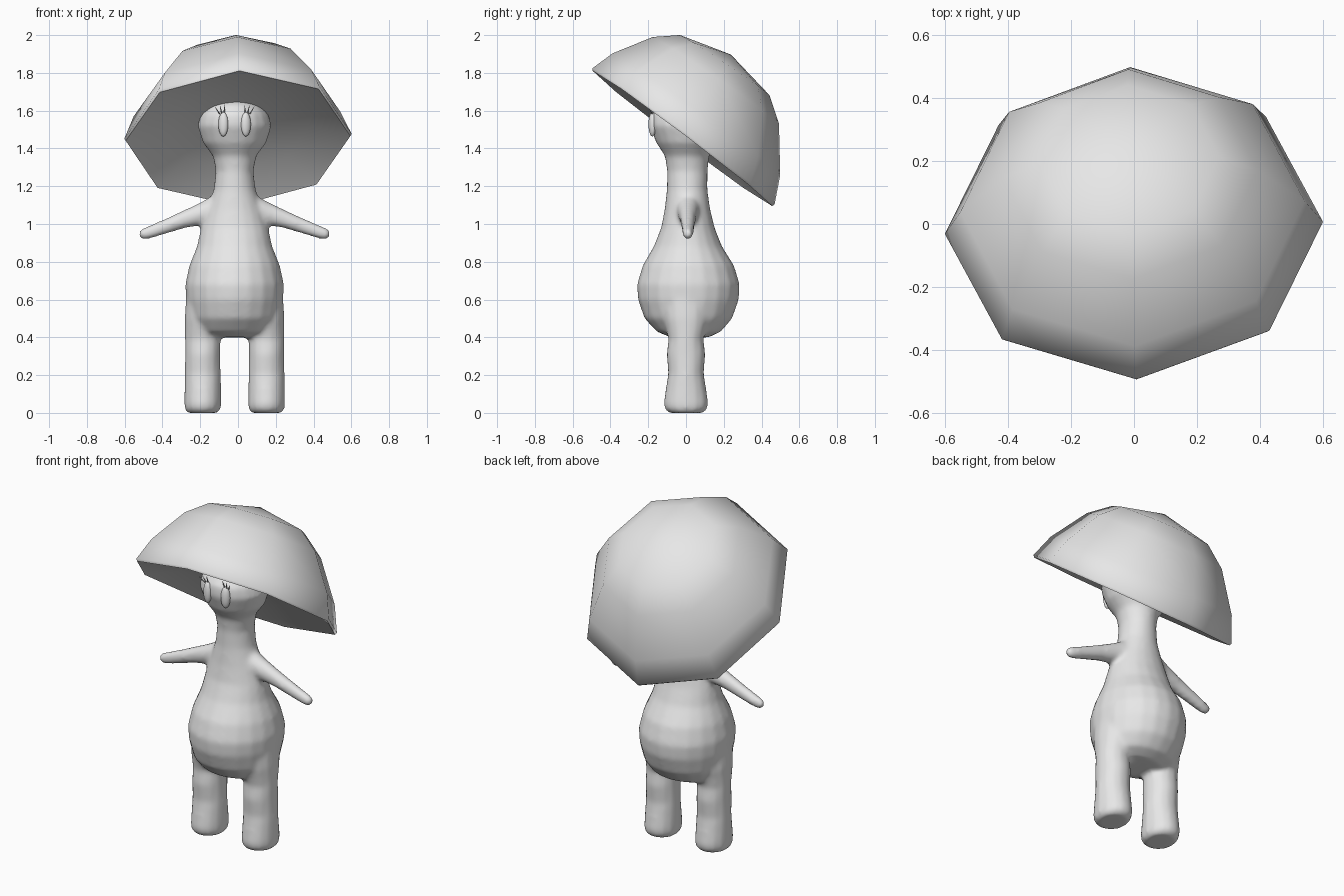
import bpy, bmesh, math
from mathutils import Vector, Matrix, Euler

default_cube = bpy.data.objects.get("Cube")
if default_cube:
    bpy.data.objects.remove(default_cube, do_unlink=True)

grey = bpy.data.materials.new("plain grey")
grey.use_nodes = True
colour = (0.8, 0.8, 0.8, 1)
grey.diffuse_color = colour
grey.node_tree.nodes["Principled BSDF"].inputs["Base Color"].default_value = colour

MID = -0.018  # the figure stands slightly off the centre line


def finish(name, bm, angle=60):
    """Turn a bmesh into a smooth shaded object."""
    bmesh.ops.recalc_face_normals(bm, faces=bm.faces)
    mesh = bpy.data.meshes.new(name)
    bm.to_mesh(mesh)
    bm.free()
    mesh.materials.append(grey)
    obj = bpy.data.objects.new(name, mesh)
    bpy.context.collection.objects.link(obj)
    bpy.ops.object.select_all(action="DESELECT")
    obj.select_set(True)
    bpy.context.view_layer.objects.active = obj
    bpy.ops.object.shade_smooth_by_angle(angle=math.radians(angle))
    return obj


def loft(name, sections, sides, u, v):
    """Skin elliptical rings; each section is (centre, radius along u, radius along v)."""
    bm = bmesh.new()
    rings = []
    for centre, ru, rv in sections:
        ring = []
        for i in range(sides):
            a = math.tau * i / sides
            ring.append(bm.verts.new(Vector(centre) + u * ru * math.cos(a) + v * rv * math.sin(a)))
        rings.append(ring)
    for low, high in zip(rings, rings[1:]):
        for i in range(sides):
            j = (i + 1) % sides
            bm.faces.new((low[i], low[j], high[j], high[i]))
    bm.faces.new(rings[0])
    bm.faces.new(rings[-1])
    return finish(name, bm)


X, Y, Z = Vector((1, 0, 0)), Vector((0, 1, 0)), Vector((0, 0, 1))

# Body, neck and head in one skin: height, half width, front, back
outline = [
    (0.4, 0.14, -0.08, 0.12), (0.43, 0.205, -0.155, 0.185), (0.5, 0.24, -0.22, 0.245),
    (0.6, 0.258, -0.255, 0.28), (0.68, 0.262, -0.26, 0.285), (0.78, 0.24, -0.23, 0.255),
    (0.88, 0.2, -0.172, 0.192), (0.98, 0.178, -0.132, 0.152), (1.08, 0.145, -0.113, 0.128),
    (1.18, 0.112, -0.102, 0.114), (1.28, 0.1, -0.1, 0.115), (1.36, 0.115, -0.112, 0.122),
    (1.43, 0.168, -0.158, 0.163), (1.52, 0.196, -0.193, 0.193), (1.58, 0.18, -0.19, 0.188),
    (1.63, 0.14, -0.15, 0.145), (1.665, 0.08, -0.08, 0.08),
]
body = loft("body", [((MID, (f + b) / 2, z), w, (b - f) / 2) for z, w, f, b in outline], 20, X, Y)

# Legs and arms, mirrored about the figure's middle
leg_outline = [
    (0, 0.082, 0.092), (0.02, 0.096, 0.114), (0.05, 0.098, 0.12), (0.13, 0.097, 0.108),
    (0.21, 0.096, 0.095), (0.31, 0.094, 0.104), (0.39, 0.095, 0.094), (0.5, 0.096, 0.12),
    (0.66, 0.085, 0.13), (0.74, 0.04, 0.07),
]
arm_outline = [
    (0.04, 1.08, 0.085), (0.12, 1.074, 0.075), (0.18, 1.054, 0.062), (0.26, 1.028, 0.05),
    (0.36, 0.99, 0.042), (0.45, 0.957, 0.036), (0.485, 0.948, 0.031), (0.505, 0.947, 0.018),
]
limbs = []
for side, word in ((1, "left"), (-1, "right")):
    limbs.append(loft(word + "_leg",
                      [((MID + side * 0.169, 0, z), w, d) for z, w, d in leg_outline], 14, X, Y))
    limbs.append(loft(word + "_arm",
                      [((MID + side * x, 0.01, z), r, r * 0.85) for x, z, r in arm_outline],
                      12, Z, Y))

    # Flat oval eye resting on the face
    eye_x = MID + side * 0.06
    bm = bmesh.new()
    bmesh.ops.create_uvsphere(bm, u_segments=16, v_segments=10, radius=1)
    place = (Matrix.Translation((eye_x, -0.178, 1.528))
             @ Euler((0, 0, side * 0.3)).to_matrix().to_4x4()
             @ Matrix.Diagonal((0.027, 0.02, 0.065, 1)))
    bmesh.ops.transform(bm, matrix=place, verts=bm.verts)
    finish(word + "_eye", bm)

    # Three thin eyelashes fanning upwards
    for k in range(3):
        root = Vector((eye_x + side * (0.012 * k - 0.004), -0.178, 1.583))
        tip = root + Vector((side * (0.014 * k - 0.004), -0.02, 0.05 - 0.006 * k))
        loft(f"{word}_eyelash_{k + 1}",
             [(root, 0.004, 0.004), (root.lerp(tip, 0.6), 0.003, 0.003),
              (tip, 0.0008, 0.0008)], 5, X, Y)

# Fuse body and limbs into one soft skin
bpy.ops.object.select_all(action="DESELECT")
for part in limbs + [body]:
    part.select_set(True)
bpy.context.view_layer.objects.active = body
bpy.ops.object.join()
body.name = "body_with_limbs"
remesh = body.modifiers.new("fuse", "REMESH")
remesh.mode = "VOXEL"
remesh.voxel_size = 0.013
remesh.use_smooth_shade = True
soften = body.modifiers.new("soften", "SMOOTH")
soften.factor = 0.5
soften.iterations = 8

# Eight-sided cap: outer dome down to the rim, then a shallow hollow underneath
profile = [(0, 0.505), (0.285, 0.44), (0.405, 0.346), (0.548, 0.14), (0.602, 0.005),
           (0.595, -0.008), (0.575, 0), (0.38, 0.06), (0.18, 0.09), (0, 0.1)]
bm = bmesh.new()
points = [bm.verts.new((r, 0, h)) for r, h in profile]
edges = [bm.edges.new(pair) for pair in zip(points, points[1:])]
bmesh.ops.spin(bm, geom=points + edges, cent=(0, 0, 0), axis=Z, angle=math.tau, steps=8)
bmesh.ops.remove_doubles(bm, verts=bm.verts, dist=0.0005)
for vert in bm.verts:  # the dome leans a little towards the face
    vert.co.y -= 0.12 * vert.co.z
    vert.co.z += 0.12 * vert.co.z * vert.co.y
tilt = Euler((-math.atan(0.75), -0.045, 0)).to_matrix().to_4x4() @ Matrix.Rotation(0.04, 4, "Z")
bmesh.ops.transform(bm, matrix=Matrix.Translation((0, -0.015, 1.46)) @ tilt, verts=bm.verts)
finish("mushroom_cap", bm, 70)
